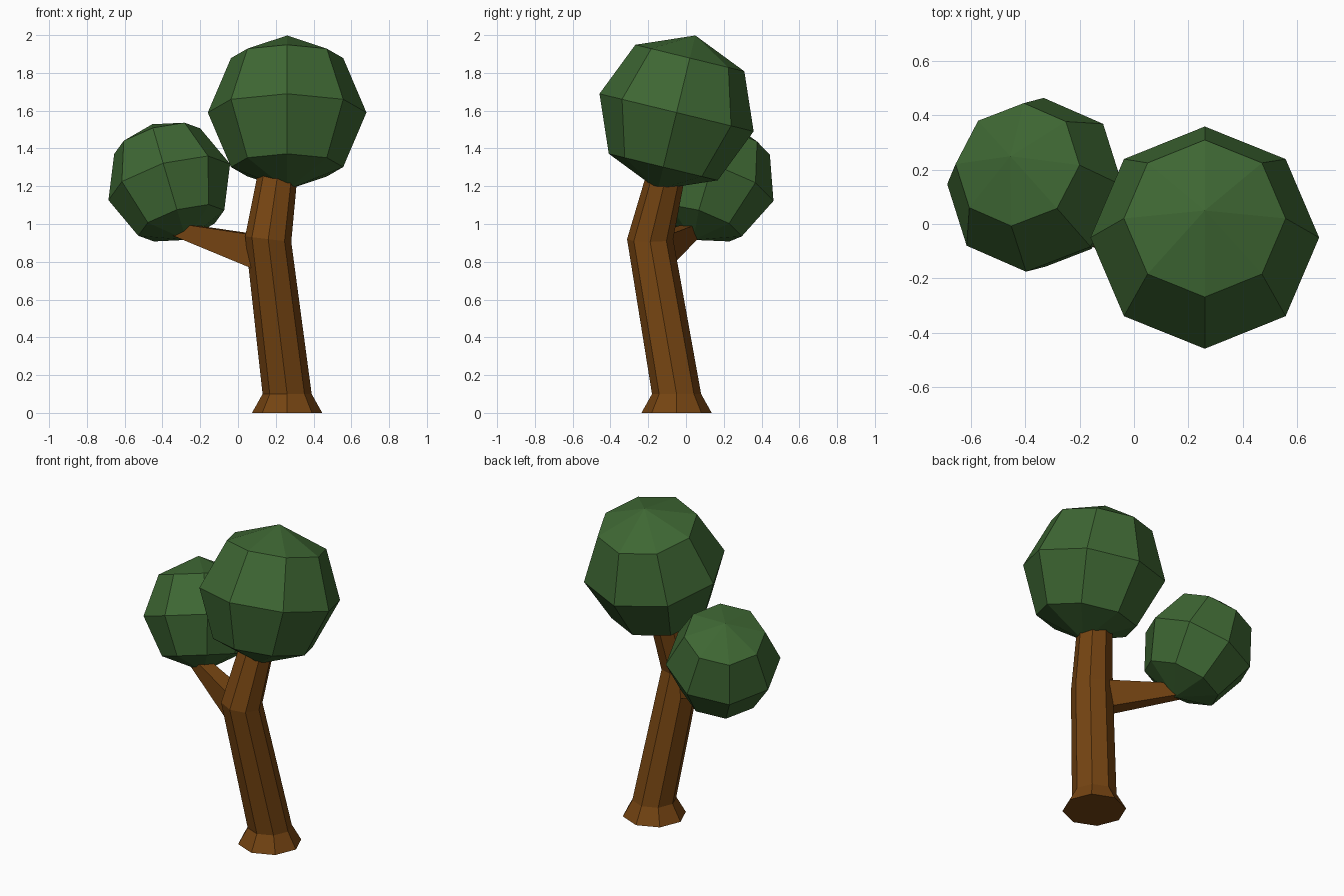
import bpy, bmesh, math
from mathutils import Vector, Matrix

if "Cube" in bpy.data.objects:
    bpy.data.objects.remove(bpy.data.objects["Cube"])


def material(name, rgb):
    m = bpy.data.materials.new(name)
    m.diffuse_color = (*rgb, 1)
    m.use_nodes = True
    m.node_tree.nodes["Principled BSDF"].inputs["Base Color"].default_value = m.diffuse_color
    return m


bark = material("brown bark", (0.178, 0.058, 0.006))
leaf = material("dark green leaf", (0.048, 0.135, 0.033))


def add_object(name, bm, mat):
    bmesh.ops.recalc_face_normals(bm, faces=bm.faces)
    mesh = bpy.data.meshes.new(name)
    bm.to_mesh(mesh)
    bm.free()
    mesh.materials.append(mat)
    bpy.context.collection.objects.link(bpy.data.objects.new(name, mesh))


def loft(name, rings, mat):
    """Join rings of points with side quads and cap both ends."""
    bm = bmesh.new()
    loops = [[bm.verts.new(p) for p in ring] for ring in rings]
    n = len(loops[0])
    for a, b in zip(loops, loops[1:]):
        for i in range(n):
            j = (i + 1) % n
            bm.faces.new((a[i], a[j], b[j], b[i]))
    bm.faces.new(loops[0][::-1])
    bm.faces.new(loops[-1])
    add_object(name, bm, mat)


def octagon(x, y, z, r, slope=0):
    pts = []
    for i in range(8):
        a = i * math.pi / 4
        dx, dy = r * math.cos(a), r * math.sin(a)
        pts.append(Vector((x + dx, y + dy, z + slope * dx)))
    return pts


# Trunk: flared foot, leaning stem, bend below the crown
loft("trunk", [
    octagon(0.26, -0.05, 0.0, 0.186),
    octagon(0.26, -0.05, 0.10, 0.13),
    octagon(0.16, -0.19, 0.92, 0.122, -0.12),
    octagon(0.22, -0.09, 1.33, 0.10, -0.15),
], bark)


# Side branch: tapered four-sided beam
def branch_ring(x, y, z, half_width, half_height):
    side = Vector((0.40, 0.917, 0)) * half_width
    up = Vector((0.25, -0.1, 0.96)) * half_height
    c = Vector((x, y, z))
    return [c - side - up, c + side - up, c + side + up, c - side + up]


loft("side_branch", [
    branch_ring(0.14, -0.16, 0.845, 0.06, 0.092),
    branch_ring(-0.34, 0.05, 0.976, 0.035, 0.032),
], bark)


# Leaf crowns: eight-sided balls with a tilted pole
def crown(name, centre, radius, pole, spoke):
    z = Vector(pole).normalized()
    s = Vector(spoke)
    x = (s - z * s.dot(z)).normalized()
    y = z.cross(x)
    rot = Matrix((x, y, z)).transposed().to_4x4()
    bm = bmesh.new()
    bmesh.ops.create_uvsphere(bm, u_segments=8, v_segments=4, radius=radius,
                              matrix=Matrix.Translation(centre) @ rot)
    add_object(name, bm, leaf)


crown("large_crown", (0.26, -0.05, 1.59), 0.42, (0, 0.237, 0.972), (1, 0, 0))
crown("small_crown", (-0.364, 0.144, 1.222), 0.336,
      (-0.268, 0.3125, 0.911), (0.25, 0.225, 0))
